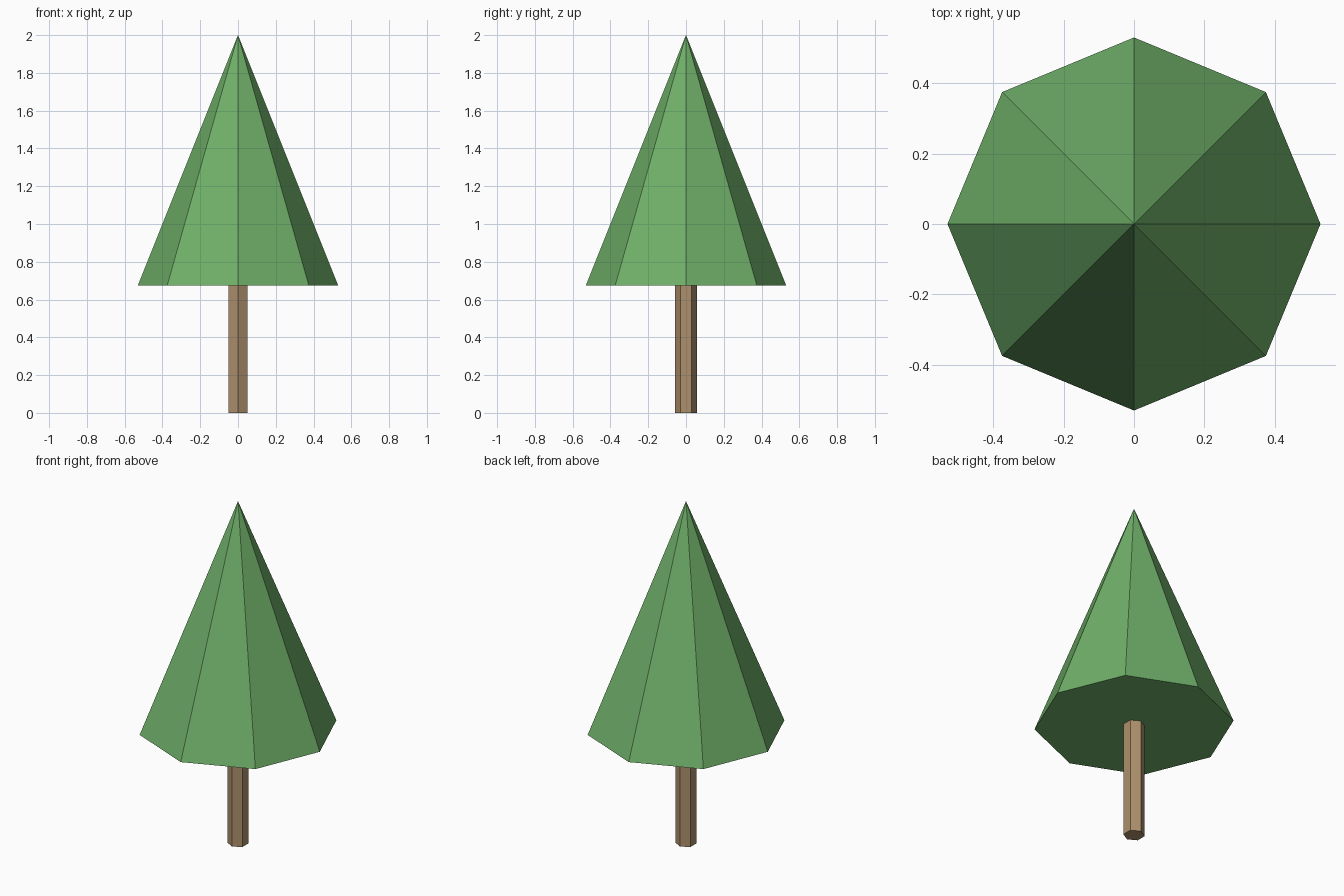
import bpy

if "Cube" in bpy.data.objects:
    bpy.data.objects.remove(bpy.data.objects["Cube"])


def material(name, color):
    mat = bpy.data.materials.new(name)
    mat.diffuse_color = (*color, 1.0)
    mat.use_nodes = True
    mat.node_tree.nodes["Principled BSDF"].inputs["Base Color"].default_value = mat.diffuse_color
    return mat


def tapered_part(name, sides, r_bottom, r_top, z0, z1, mat):
    # First vertex lies on the y axis
    bpy.ops.mesh.primitive_cone_add(
        vertices=sides, radius1=r_bottom, radius2=r_top,
        depth=z1 - z0, location=(0, 0, (z0 + z1) / 2))
    obj = bpy.context.object
    obj.name = name
    obj.data.materials.append(mat)
    return obj


CROWN_BASE = 0.675

# Six-sided trunk
tapered_part("trunk", 6, 0.057, 0.057, 0.0, CROWN_BASE,
             material("bark", (0.42, 0.28, 0.15)))

# Eight-sided pointed crown
tapered_part("foliage", 8, 0.53, 0.0, CROWN_BASE, 2.0,
             material("leaves", (0.16, 0.43, 0.14)))
